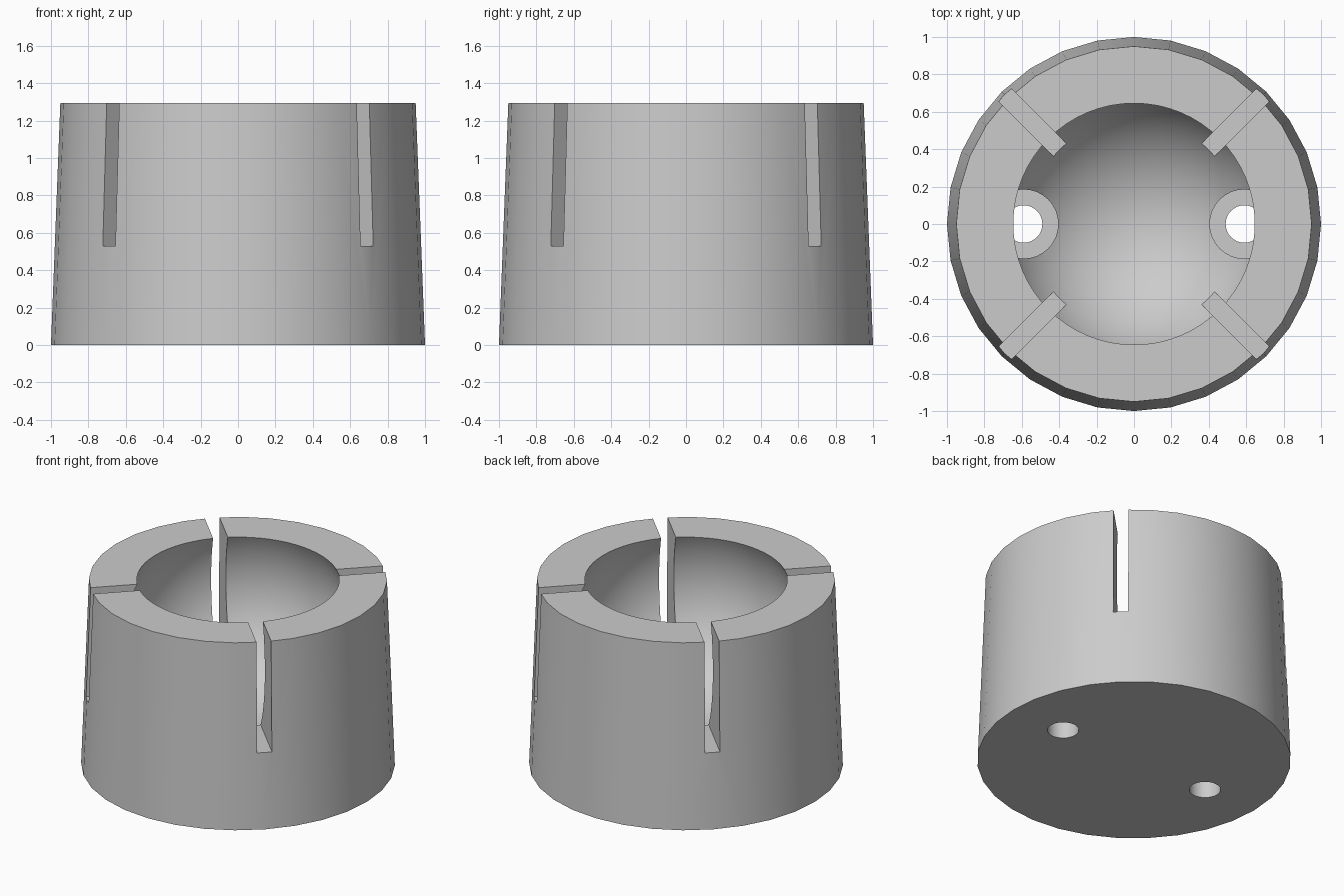
import bpy
from math import radians

if "Cube" in bpy.data.objects:
    bpy.data.objects.remove(bpy.data.objects["Cube"], do_unlink=True)

HEIGHT = 1.295
GREY = (0.6, 0.6, 0.6, 1)

mat = bpy.data.materials.new("light grey")
mat.use_nodes = True
mat.diffuse_color = GREY
mat.node_tree.nodes["Principled BSDF"].inputs["Base Color"].default_value = GREY

# Tapered round body
bpy.ops.mesh.primitive_cone_add(vertices=32, radius1=1, radius2=0.95,
                                depth=HEIGHT, location=(0, 0, HEIGHT / 2))
body = bpy.context.object
body.name = "socket_body"
body.data.materials.append(mat)


def cut(cutter, name):
    """Subtract a cutter from the body, then remove it."""
    cutter.name = name
    cutter.hide_render = True
    cutter.data.materials.append(mat)
    mod = body.modifiers.new(name, "BOOLEAN")
    mod.operation = "DIFFERENCE"
    mod.solver = "EXACT"
    mod.object = cutter
    bpy.context.view_layer.objects.active = body
    bpy.ops.object.modifier_apply(modifier=name)
    bpy.data.objects.remove(cutter, do_unlink=True)


def cylinder(x, radius, low, high):
    bpy.ops.mesh.primitive_cylinder_add(vertices=32, radius=radius, depth=high - low,
                                        location=(x, 0, (low + high) / 2))
    return bpy.context.object


# Spherical cavity open at the top
bpy.ops.mesh.primitive_uv_sphere_add(segments=64, ring_count=32, radius=0.72,
                                     location=(0, 0, 0.978))
cut(bpy.context.object, "cavity_cutter")

# Two counterbored screw holes through the floor
for side in (-1, 1):
    cut(cylinder(side * 0.59, 0.185, 0.25, 0.7), "counterbore_cutter")
    cut(cylinder(side * 0.59, 0.1, -0.2, 0.4), "screw_hole_cutter")

# Crossed diagonal slots that split the rim into four fingers
for angle in (45, 135):
    bpy.ops.mesh.primitive_cube_add(size=1, location=(0, 0, 1.03),
                                    rotation=(0, 0, radians(angle)))
    slot = bpy.context.object
    slot.scale = (3, 0.095, 1)
    bpy.context.view_layer.update()
    cut(slot, "slot_cutter")

# Smooth curved walls with crisp cut edges
bpy.ops.object.select_all(action="DESELECT")
body.select_set(True)
bpy.context.view_layer.objects.active = body
bpy.ops.object.shade_smooth_by_angle(angle=radians(30))
